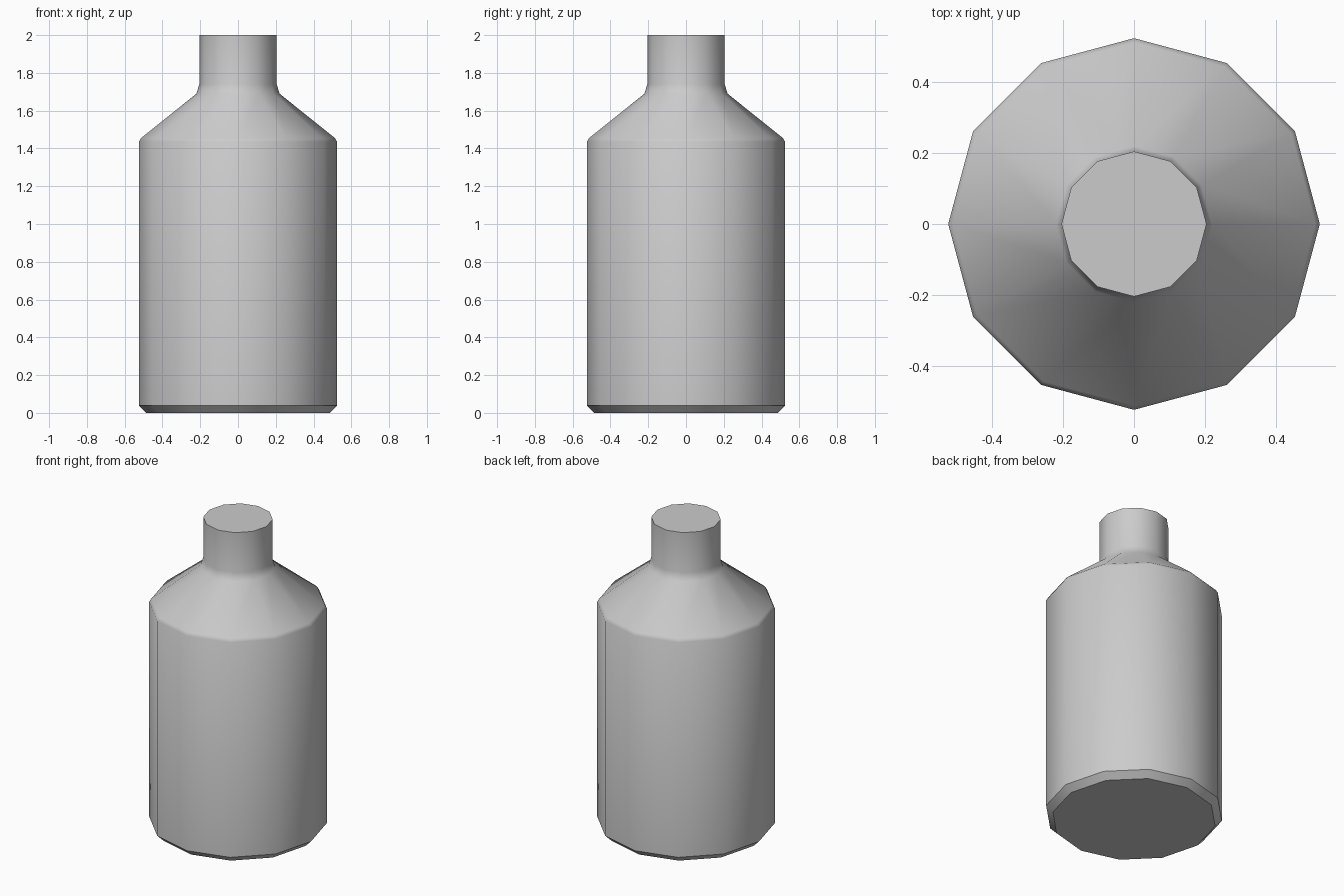
import bpy, bmesh, math

if "Cube" in bpy.data.objects:
    bpy.data.objects.remove(bpy.data.objects["Cube"])

SIDES = 12

# Bottle outline: (radius, height) from base to mouth
PROFILE = [(0.485, 0.0), (0.525, 0.04), (0.525, 1.435), (0.513, 1.455),
           (0.22, 1.69), (0.205, 1.74), (0.205, 2.0)]


def lathe(name, profile, sides):
    bm = bmesh.new()
    rings = [[bm.verts.new((r * math.cos(2 * math.pi * i / sides),
                            r * math.sin(2 * math.pi * i / sides), z))
              for i in range(sides)] for r, z in profile]
    for low, high in zip(rings, rings[1:]):
        for i in range(sides):
            j = (i + 1) % sides
            bm.faces.new((low[i], low[j], high[j], high[i]))
    # flat base and closed mouth
    bm.faces.new(rings[0][::-1])
    bm.faces.new(rings[-1])
    mesh = bpy.data.meshes.new(name)
    bm.to_mesh(mesh)
    bm.free()
    obj = bpy.data.objects.new(name, mesh)
    bpy.context.collection.objects.link(obj)
    return obj


# Body, shoulder and neck in one turned shape
bottle = lathe("bottle", PROFILE, SIDES)
bpy.context.view_layer.objects.active = bottle
bottle.select_set(True)
bpy.ops.object.shade_smooth_by_angle(angle=math.radians(40))
